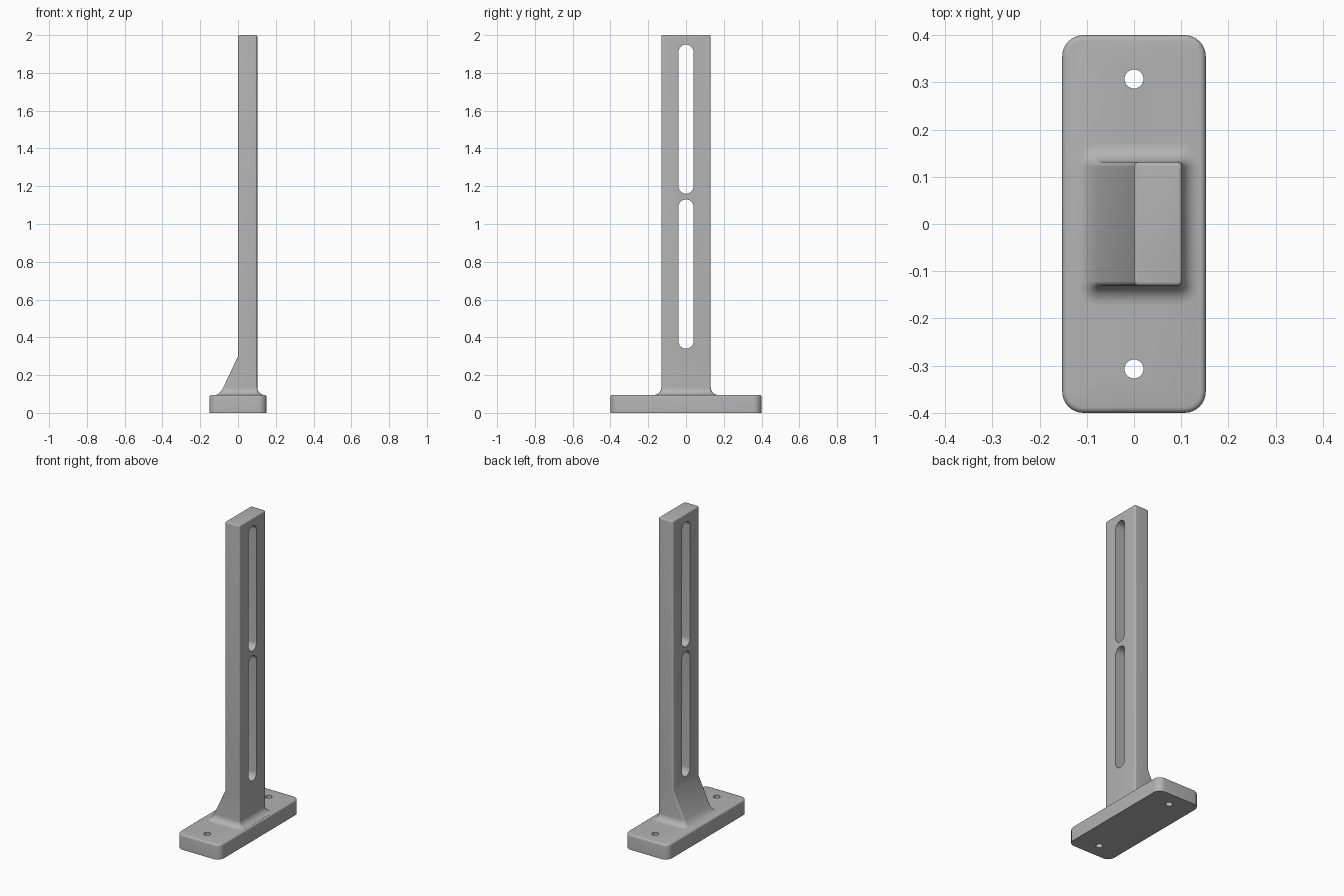
import bpy, bmesh, math
from mathutils import Matrix

cube = bpy.data.objects.get("Cube")
if cube:
    bpy.data.objects.remove(cube, do_unlink=True)

grey = bpy.data.materials.new("plain_grey")
grey.use_nodes = True
colour = (0.45, 0.45, 0.45, 1)
grey.diffuse_color = colour
grey.node_tree.nodes["Principled BSDF"].inputs["Base Color"].default_value = colour


def rounded_rect(x0, x1, y0, y1, r, z, steps=8):
    """Counter-clockwise outline with rounded corners."""
    corners = [(x1 - r, y1 - r), (x0 + r, y1 - r), (x0 + r, y0 + r), (x1 - r, y0 + r)]
    points = []
    for i, (cx, cy) in enumerate(corners):
        for k in range(steps + 1):
            a = (i + k / steps) * math.pi / 2
            points.append((cx + r * math.cos(a), cy + r * math.sin(a), z))
    return points


def loft(name, rings):
    """Closed solid through a stack of outlines."""
    bm = bmesh.new()
    loops = [[bm.verts.new(p) for p in ring] for ring in rings]
    n = len(loops[0])
    for low, high in zip(loops, loops[1:]):
        for i in range(n):
            j = (i + 1) % n
            bm.faces.new((low[i], low[j], high[j], high[i]))
    bm.faces.new(loops[0][::-1])
    bm.faces.new(loops[-1])
    bmesh.ops.remove_doubles(bm, verts=bm.verts, dist=1e-5)
    bmesh.ops.recalc_face_normals(bm, faces=bm.faces)
    mesh = bpy.data.meshes.new(name)
    bm.to_mesh(mesh)
    bm.free()
    mesh.materials.append(grey)
    obj = bpy.data.objects.new(name, mesh)
    bpy.context.collection.objects.link(obj)
    return obj


def cut(obj, cutter):
    """Subtract the cutter, then discard it."""
    cutter.hide_render = True
    mod = obj.modifiers.new("cut", "BOOLEAN")
    mod.operation, mod.solver, mod.object = "DIFFERENCE", "EXACT", cutter
    bpy.context.view_layer.objects.active = obj
    bpy.ops.object.modifier_apply(modifier=mod.name)
    bpy.data.objects.remove(cutter, do_unlink=True)


def smooth(obj):
    bpy.ops.object.select_all(action="DESELECT")
    obj.select_set(True)
    bpy.context.view_layer.objects.active = obj
    bpy.ops.object.shade_smooth_by_angle(angle=math.radians(30))


def edge_round(radius, top, steps=4):
    """Inset and height pairs that round off a top edge."""
    angles = [k / steps * math.pi / 2 for k in range(steps + 1)]
    return [(radius * (1 - math.cos(a)), top - radius * (1 - math.sin(a))) for a in angles]


# Base plate with rounded corners and a softened top rim
PLATE_TOP, HALF_X, HALF_Y = 0.095, 0.152, 0.4
plate = loft("base_plate", [
    rounded_rect(i - HALF_X, HALF_X - i, i - HALF_Y, HALF_Y - i, 0.045 - i, z)
    for i, z in [(0, 0)] + edge_round(0.012, PLATE_TOP)])

# Screw holes
for side in (-1, 1):
    y = side * 0.307
    cut(plate, loft("screw_hole_cutter", [
        rounded_rect(-0.02, 0.02, y - 0.02, y + 0.02, 0.02, z) for z in (-0.1, 0.2)]))
smooth(plate)

# Upright post: flared fillet at the foot, sloped brace on one side
POST_X, POST_Y, CORNER, FILLET, BRACE_TOP = 0.102, 0.131, 0.01, 0.04, 0.3


def post_ring(z, flare=0, brace_flare=0, inset=0):
    left = -0.47 * max(0, BRACE_TOP - z) - brace_flare + inset
    half = POST_Y + flare - inset
    return rounded_rect(left, POST_X + flare - inset, -half, half,
                        CORNER + flare - inset * 0.9, z)


rings = [post_ring(PLATE_TOP - 0.005, FILLET, 0.025)]
for k in range(9):
    a = k / 8 * math.pi / 2
    z = PLATE_TOP + FILLET * (1 - math.cos(a))
    rings.append(post_ring(z, FILLET * (1 - math.sin(a)), 0.025 * (1 - k / 8) ** 2))
rings.append(post_ring(BRACE_TOP))
rings += [post_ring(z, inset=i) for i, z in edge_round(0.008, 2)]
post = loft("upright_post", rings)

# Two long slots through the post
for low, high in ((0.34, 1.13), (1.16, 1.95)):
    slot = loft("slot_cutter", [
        rounded_rect(-high, -low, -0.04, 0.04, 0.04, x) for x in (-0.5, 0.5)])
    slot.data.transform(Matrix.Rotation(math.pi / 2, 4, "Y"))
    cut(post, slot)
smooth(post)
